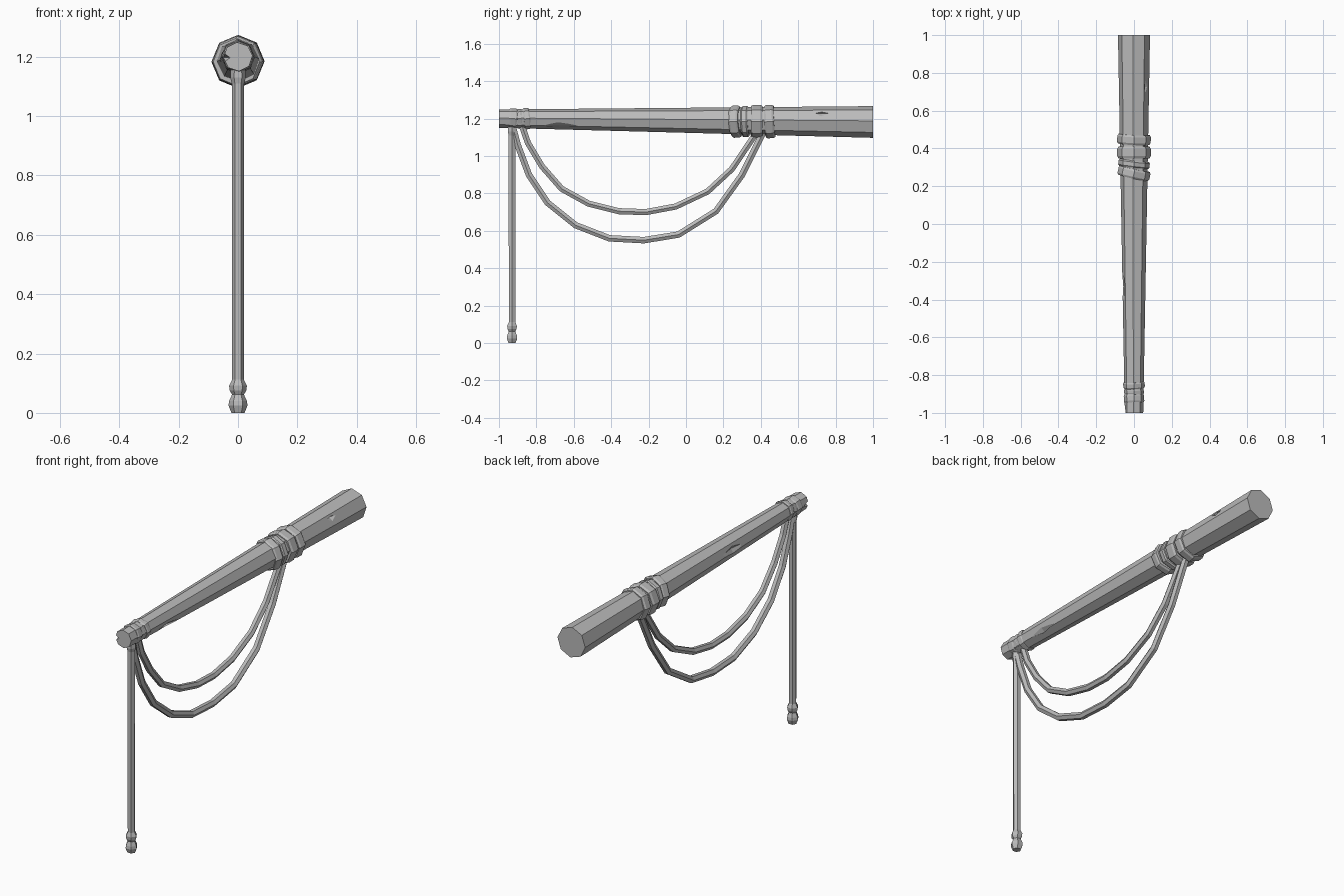
import bpy, bmesh, math
from mathutils import Vector, Matrix

if "Cube" in bpy.data.objects:
    bpy.data.objects.remove(bpy.data.objects["Cube"])

grey = bpy.data.materials.new("plain grey")
grey.diffuse_color = (0.5, 0.5, 0.5, 1)
grey.use_nodes = True
grey.node_tree.nodes["Principled BSDF"].inputs["Base Color"].default_value = grey.diffuse_color


def finish(name, bm):
    bmesh.ops.recalc_face_normals(bm, faces=bm.faces[:])
    me = bpy.data.meshes.new(name)
    bm.to_mesh(me)
    bm.free()
    me.materials.append(grey)
    ob = bpy.data.objects.new(name, me)
    bpy.context.collection.objects.link(ob)
    return ob


def bridge(bm, a, b):
    n = len(a)
    for i in range(n):
        bm.faces.new((a[i], a[(i + 1) % n], b[(i + 1) % n], b[i]))


def tube(name, points, radii, sides, turn=0.0):
    """Capped faceted tube along a path in the plane x = 0."""
    bm = bmesh.new()
    pts = [Vector((0, y, z)) for y, z in points]
    rings = []
    for i, p in enumerate(pts):
        d = (pts[min(i + 1, len(pts) - 1)] - pts[max(i - 1, 0)]).normalized()
        side = Vector((1, 0, 0))
        up = side.cross(d)
        rings.append([bm.verts.new(p + radii[i] * (side * math.cos(a) + up * math.sin(a)))
                      for a in (turn + 2 * math.pi * k / sides for k in range(sides))])
    for a, b in zip(rings, rings[1:]):
        bridge(bm, a, b)
    bm.faces.new(rings[0])
    bm.faces.new(rings[-1])
    return finish(name, bm)


def band(name, y, width, radius, inner, z, yaw=0.0, pitch=0.0):
    """Eight-sided wrapped loop with chamfered rims."""
    bm = bmesh.new()
    h = width / 2
    profile = [(-h, inner), (-h, radius * 0.93), (-h * 0.6, radius),
               (h * 0.6, radius), (h, radius * 0.93), (h, inner)]
    loops = [[bm.verts.new((r * math.cos(k * math.pi / 4), t, r * math.sin(k * math.pi / 4)))
              for k in range(8)] for t, r in profile]
    for i in range(len(loops)):
        bridge(bm, loops[i], loops[(i + 1) % len(loops)])
    m = (Matrix.Translation((0, y, z)) @ Matrix.Rotation(yaw, 4, 'Z')
         @ Matrix.Rotation(pitch, 4, 'X'))
    bmesh.ops.transform(bm, matrix=m, verts=bm.verts[:])
    return finish(name, bm)


# Tapered wooden pole
pole = tube("pole", [(-1, 1.2), (1, 1.182)], [0.049, 0.085], 8, math.radians(4))

# Diamond nicks chipped out of the pole: position, half sizes
nicks = [((0.077, 0.725, 1.228), (0.030, 0.075, 0.022)),
         ((0.046, -0.68, 1.163), (0.022, 0.11, 0.018)),
         ((-0.060, -0.33, 1.205), (0.016, 0.11, 0.03)),
         ((-0.052, -1.0, 1.197), (0.026, 0.05, 0.018))]
for pos, size in nicks:
    bm = bmesh.new()
    tips = [[bm.verts.new(Vector(pos) + Vector([s * size[a] if i == a else 0 for i in range(3)]))
             for s in (1, -1)] for a in range(3)]
    for a in tips[0]:
        for b in tips[1]:
            for c in tips[2]:
                bm.faces.new((a, b, c))
    cutter = finish("nick_cutter", bm)
    cutter.hide_render = True
    cutter.hide_viewport = True
    cut = pole.modifiers.new("nick", 'BOOLEAN')
    cut.operation = 'DIFFERENCE'
    cut.solver = 'EXACT'
    cut.object = cutter

# Rope loops wound round the thick part of the pole
band("rear_wrap_1", 0.268, 0.05, 0.086, 0.06, 1.184, -0.22, 0.05)
band("rear_wrap_2", 0.318, 0.038, 0.083, 0.06, 1.184, -0.12, 0.03)
band("rear_wrap_3", 0.378, 0.062, 0.089, 0.06, 1.184)
band("rear_wrap_4", 0.448, 0.052, 0.089, 0.06, 1.184, -0.05, 0.06)

# Rope loops near the thin tip
band("tip_wrap_1", -0.925, 0.044, 0.054, 0.035, 1.2, 0.03, -0.08)
band("tip_wrap_2", -0.888, 0.026, 0.052, 0.035, 1.2, -0.05, 0.06)
band("tip_wrap_3", -0.852, 0.034, 0.057, 0.035, 1.2, 0.05, 0.12)

# Two slack ropes sagging between the wraps
lower = [(-0.93, 1.17), (-0.90, 1.06), (-0.84, 0.90), (-0.74, 0.75), (-0.59, 0.63),
         (-0.41, 0.56), (-0.225, 0.55), (-0.04, 0.58), (0.16, 0.705), (0.30, 0.90), (0.415, 1.13)]
upper = [(-0.88, 1.17), (-0.845, 1.07), (-0.77, 0.945), (-0.665, 0.825), (-0.52, 0.745),
         (-0.36, 0.705), (-0.215, 0.70), (-0.055, 0.73), (0.115, 0.81), (0.245, 0.93), (0.38, 1.13)]
tube("lower_slack_rope", lower, [0.02] * len(lower), 6)
tube("upper_slack_rope", upper, [0.019] * len(upper), 6)

# Straight hanging rope with a knotted end
drop = [(0, 0.022), (0.025, 0.032), (0.04, 0.03), (0.062, 0.02), (0.075, 0.028),
        (0.092, 0.03), (0.112, 0.02), (1.11, 0.021), (1.13, 0.026), (1.17, 0.024)]
tube("hanging_rope", [(-0.93, z) for z, r in drop], [r for z, r in drop], 6)
